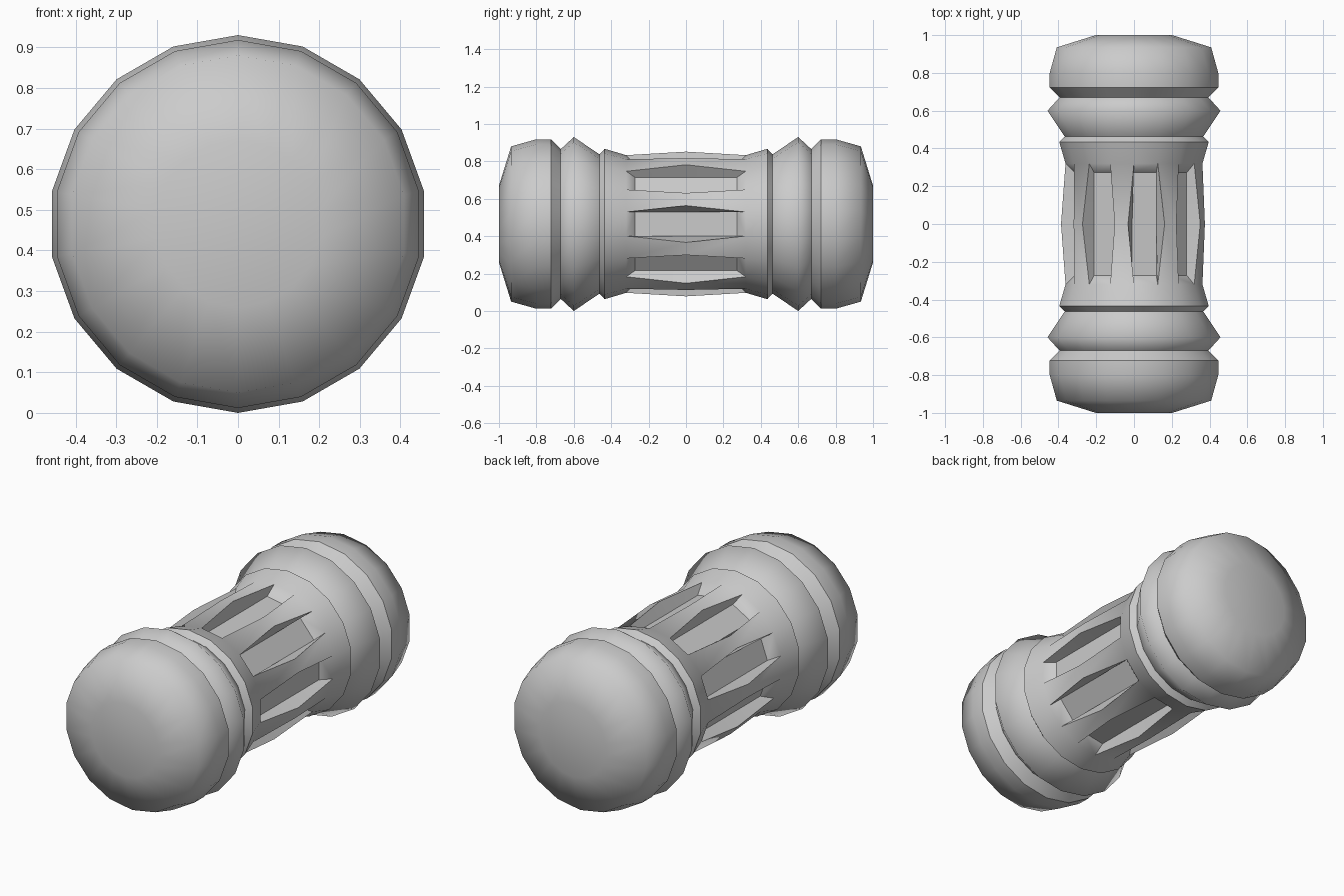
import bpy, bmesh
from math import sin, cos, radians

if "Cube" in bpy.data.objects:
    bpy.data.objects.remove(bpy.data.objects["Cube"])

SIDES, CZ = 18, 0.465
# half profile from centre to end: (y, radius, crisp edge)
HALF = [(0, 0.388, False), (0.32, 0.368, False), (0.435, 0.402, True),
        (0.462, 0.372, True), (0.60, 0.465, False), (0.67, 0.40, True),
        (0.722, 0.453, True), (0.80, 0.453, False), (0.935, 0.415, False),
        (1.0, 0.205, False)]
PROFILE = [(-y, r, s) for y, r, s in HALF[:0:-1]] + HALF
MID = len(HALF) - 1

bm = bmesh.new()


def angle(k, mid):
    # rib corners pinch away from the slots at mid length
    side = 1 if k % 2 == 0 else -1
    return radians(10 + 20 * k + (side * 4.7 if mid else 0))


rings = []
for i, (y, r, s) in enumerate(PROFILE):
    rings.append([bm.verts.new((r * cos(angle(k, i == MID)), y,
                                CZ + r * sin(angle(k, i == MID))))
                  for k in range(SIDES)])

# turned body, leaving the nine slots open
for i in range(len(rings) - 1):
    for k in range(SIDES):
        if i in (MID - 1, MID) and k % 2 == 1:
            continue
        n = (k + 1) % SIDES
        bm.faces.new((rings[i][k], rings[i][n], rings[i + 1][n], rings[i + 1][k]))
bm.faces.new(rings[0])
bm.faces.new(rings[-1])

# recessed slots: flat floor, flared walls, sloped ends
crisp = []
DEPTH, HALF_W, HALF_L = 0.31, 0.065, 0.272
for k in range(1, SIDES, 2):
    n = (k + 1) % SIDES
    c = radians(20 + 20 * k)
    sides = []
    for w in (-HALF_W, HALF_W):
        sides.append([bm.verts.new((DEPTH * cos(c) - w * sin(c), y,
                                    CZ + DEPTH * sin(c) + w * cos(c)))
                      for y in (-HALF_L, 0, HALF_L)])
    a, b = sides
    ra = [rings[MID + j][k] for j in (-1, 0, 1)]
    rb = [rings[MID + j][n] for j in (-1, 0, 1)]
    for j in (0, 1):
        bm.faces.new((a[j], b[j], b[j + 1], a[j + 1]))
        bm.faces.new((ra[j], a[j], a[j + 1], ra[j + 1]))
        bm.faces.new((b[j], rb[j], rb[j + 1], b[j + 1]))
        for row in (a, b, ra, rb):
            crisp.append((row[j], row[j + 1]))
    for j in (0, 2):
        bm.faces.new((ra[j], rb[j], b[j], a[j]))
        crisp += [(a[j], b[j]), (ra[j], a[j]), (rb[j], b[j])]

bmesh.ops.recalc_face_normals(bm, faces=bm.faces)
for f in bm.faces:
    f.smooth = True

# crisp grooves and slot edges
for ring, (y, r, s) in zip(rings, PROFILE):
    if s:
        crisp += [(ring[k], ring[(k + 1) % SIDES]) for k in range(SIDES)]
for p, q in crisp:
    e = bm.edges.get((p, q))
    if e:
        e.smooth = False

mesh = bpy.data.meshes.new("fluted_canister")
bm.to_mesh(mesh)
bm.free()
obj = bpy.data.objects.new("fluted_canister", mesh)
bpy.context.collection.objects.link(obj)
